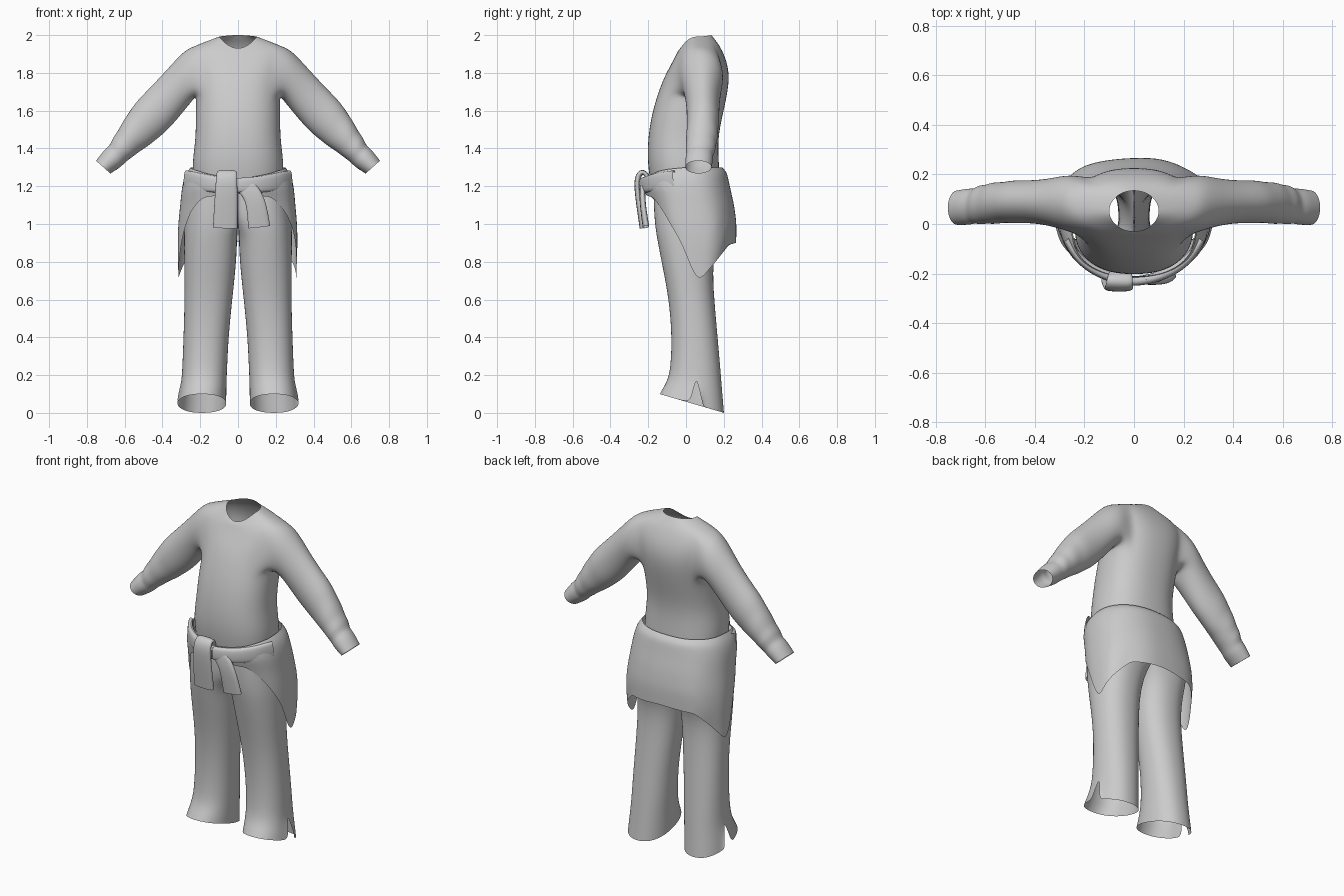
import bpy, bmesh, math
from mathutils import Vector

if "Cube" in bpy.data.objects:
    bpy.data.objects.remove(bpy.data.objects["Cube"])


def spow(v, e):
    return math.copysign(abs(v) ** e, v)


def interp(table, t):
    """Linear lookup in rows sorted by their first entry."""
    if t <= table[0][0]:
        return table[0][1:]
    for a, b in zip(table, table[1:]):
        if t <= b[0]:
            f = (t - a[0]) / (b[0] - a[0])
            return [p + (q - p) * f for p, q in zip(a[1:], b[1:])]
    return table[-1][1:]


def skin(bm, a, b, skip=()):
    n = len(a)
    for i in range(n):
        if i not in skip:
            bm.faces.new((a[i], a[(i + 1) % n], b[(i + 1) % n], b[i]))


def finish(bm, name, mirror=False, levels=2):
    bmesh.ops.recalc_face_normals(bm, faces=bm.faces)
    me = bpy.data.meshes.new(name)
    bm.to_mesh(me)
    bm.free()
    for p in me.polygons:
        p.use_smooth = True
    ob = bpy.data.objects.new(name, me)
    bpy.context.collection.objects.link(ob)
    if mirror:
        m = ob.modifiers.new("mirror", 'MIRROR')
        m.use_clip = True
        m.merge_threshold = 0.002
    s = ob.modifiers.new("smooth", 'SUBSURF')
    s.levels = s.render_levels = levels
    return ob


# Shirt: torso rings (z side, z front, z back, y front, y back, half width)
TORSO = [
    (1.20, 1.20, 1.20, -.185, .18, .235),
    (1.32, 1.32, 1.32, -.205, .175, .245),
    (1.45, 1.45, 1.45, -.203, .168, .224),
    (1.58, 1.58, 1.58, -.182, .195, .224),
    (1.68, 1.69, 1.69, -.150, .220, .222),
    (1.77, 1.78, 1.78, -.115, .230, .235),
    (1.87, 1.84, 1.86, -.082, .218, .250),
    (1.94, 1.89, 1.94, -.055, .182, .235),
    (1.968, 1.918, 1.975, -.042, .155, .165),
    (1.992, 1.93, 2.0, -.030, .135, .100)]
# Sleeve rings (top x, top z, bottom x, bottom z, y centre, y half)
SLEEVE = [
    (.285, 1.920, .235, 1.66, .085, .118),
    (.37, 1.825, .300, 1.58, .088, .096),
    (.46, 1.728, .375, 1.492, .09, .086),
    (.54, 1.648, .435, 1.445, .09, .088),
    (.575, 1.595, .475, 1.412, .087, .082),
    (.615, 1.535, .520, 1.385, .084, .086),
    (.638, 1.488, .55, 1.36, .08, .078),
    (.665, 1.455, .58, 1.34, .077, .081),
    (.678, 1.415, .605, 1.318, .073, .069),
    (.705, 1.398, .622, 1.300, .07, .075),
    (.752, 1.335, .675, 1.267, .066, .070)]
N, R0, R1, K = 32, 4, 7, 4
bm = bmesh.new()
rows = []
for zs, zf, zb, yf, yb, hx in TORSO:
    e = .85 if zs < 1.95 else 1.0
    row = []
    for i in range(N):
        t = math.tau * i / N
        c, s = math.cos(t), math.sin(t)
        z = zs + ((zb if s > 0 else zf) - zs) * s * s
        row.append(bm.verts.new((hx * spow(c, e), (yf + yb) / 2 + (yb - yf) / 2 * spow(s, e), z)))
    rows.append(row)
hole = [k % N for k in range(-K, K)] + [N // 2 + k for k in range(-K, K)]
for r in range(len(rows) - 1):
    skin(bm, rows[r], rows[r + 1], hole if R0 <= r < R1 else ())
for side in (1, -1):
    def at(r, k):
        return rows[r][k % N if side > 0 else (N // 2 - k) % N]
    ring = [at(R0, k) for k in range(-K, K + 1)] + [at(r, K) for r in range(R0 + 1, R1)]
    ring += [at(R1, k) for k in range(K, -K - 1, -1)] + [at(r, -K) for r in range(R1 - 1, R0, -1)]
    n = len(ring)
    for tx, tz, bx, bz, cy, hy in SLEEVE:
        new = []
        for j in range(n):
            a = -math.pi / 2 + math.tau * (j - K) / n
            f = (1 + math.sin(a)) / 2
            new.append(bm.verts.new((side * (bx + (tx - bx) * f), cy + hy * math.cos(a), bz + (tz - bz) * f)))
        skin(bm, ring, new)
        ring = new
finish(bm, "shirt")

# Trousers: rings (z front, z back, inner x, outer x, y front, y back, pelvis weight)
LEG = [
    (1.24, 1.24, 0, .25, -.170, .180, 1),
    (1.12, 1.12, 0, .272, -.172, .215, 1),
    (1.00, 1.00, 0, .285, -.165, .212, 1),
    (.93, .93, .004, .287, -.155, .185, .3),
    (.80, .80, .008, .285, -.130, .138, 0),
    (.60, .60, .030, .283, -.090, .150, 0),
    (.40, .40, .050, .289, -.075, .168, 0),
    (.24, .24, .057, .295, -.082, .182, 0),
    (.175, .165, .060, .300, -.098, .188, 0),
    (.135, .08, .061, .310, -.120, .195, 0),
    (.10, .0, .062, .318, -.140, .202, 0)]
M = 28
bm = bmesh.new()
prev = None
for r, (zf, zb, x0, x1, yf, yb, w) in enumerate(LEG):
    ring = []
    for i in range(M):
        t = math.tau * (i + .5) / M
        c, s = math.cos(t), math.sin(t)
        e = .9 if c > 0 else .9 - .82 * w
        ys = spow(s, e)
        x = (x0 + x1) / 2 + (x1 - x0) / 2 * spow(c, .9)
        if w == 1 and i in (M // 2 - 1, M // 2):
            x = 0
        y = (yf + yb) / 2 + (yb - yf) / 2 * ys
        if i in (0, M - 1) and r >= 8:      # flared side slit
            y = .055 + math.copysign((.004, .02, .034)[r - 8], s)
            x += (0, .004, .006)[r - 8]
        ring.append(bm.verts.new((x, y, zf + (zb - zf) * (1 + ys) / 2)))
    if prev:
        skip = [M // 2 - 1] if w == 1 else []
        skin(bm, prev, ring, skip + ([M - 1] if r >= 9 else []))
    prev = ring
finish(bm, "trousers", mirror=True)

# Jacket body wrapped round the hips: edges by angle from the back, girth by height
EDGES = [(0, 1.30, .905), (38, 1.30, .89), (62, 1.30, .80), (88, 1.30, .70), (98, 1.295, .77),
         (112, 1.29, .93), (128, 1.28, 1.06), (145, 1.265, 1.14), (180, 1.24, 1.16)]
GIRTH = [(.70, .312, -.10, .22), (.90, .318, -.15, .265), (1.0, .316, -.18, .268), (1.1, .305, -.20, .255),
         (1.2, .297, -.222, .232), (1.25, .285, -.225, .222), (1.28, .272, -.222, .214), (1.30, .252, -.212, .19)]
C, ROWS = 56, 9
bm = bmesh.new()
prev = None
for r in range(ROWS + 1):
    f = (r / ROWS) ** 1.3
    ring = []
    for i in range(C):
        a = math.tau * i / C
        deg = math.degrees(a)
        top, low = interp(EDGES, min(deg, 360 - deg))
        z = top + (low - top) * f
        rx, yf, yb = interp(GIRTH, z + (1.30 - top) * (1 - f))
        fold = 1 + .012 * f * math.sin(7 * a)
        ring.append(bm.verts.new((rx * fold * spow(math.sin(a), .85),
                                  (yf + yb) / 2 + (yb - yf) / 2 * fold * spow(math.cos(a), .85), z)))
    if prev:
        skin(bm, prev, ring)
    prev = ring
finish(bm, "tied_jacket_body")


# Jacket sleeves: flattened tubes along (x, y, z, half width, half thickness)
def strap(name, path, wide):
    bm = bmesh.new()
    pts = [Vector(p[:3]) for p in path]
    prev = None
    for i, p in enumerate(path):
        tan = (pts[min(i + 1, len(pts) - 1)] - pts[max(i - 1, 0)]).normalized()
        thick = tan.cross(Vector(wide)).normalized()
        across = thick.cross(tan)
        ring = []
        for j in range(12):
            t = math.tau * j / 12
            ring.append(bm.verts.new(pts[i] + across * p[3] * spow(math.cos(t), .6)
                                     + thick * p[4] * spow(math.sin(t), .8)))
        if prev:
            skin(bm, prev, ring)
        prev = ring
    finish(bm, name)


for s, name in ((-1, "left_waist_band"), (1, "right_waist_band")):
    strap(name, [(s * .275, -.06, 1.235, .05, .015), (s * .225, -.145, 1.225, .05, .02),
                 (s * .13, -.205, 1.21, .045, .022), (s * .04, -.228, 1.205, .042, .02),
                 (0, -.23, 1.205, .04, .02)], (0, 0, 1))
strap("knot_sleeve", [(-.055, -.195, 1.20, .045, .015), (-.055, -.205, 1.265, .05, .016),
                      (-.058, -.235, 1.28, .055, .018), (-.06, -.257, 1.25, .057, .018),
                      (-.062, -.258, 1.18, .06, .016), (-.065, -.245, 1.08, .064, .016),
                      (-.068, -.228, .98, .066, .018)], (1, 0, 0))
strap("hanging_sleeve", [(.02, -.225, 1.215, .045, .015), (.075, -.232, 1.165, .052, .016),
                         (.10, -.228, 1.09, .055, .016), (.112, -.212, .985, .06, .018)], (1, 0, .3))
